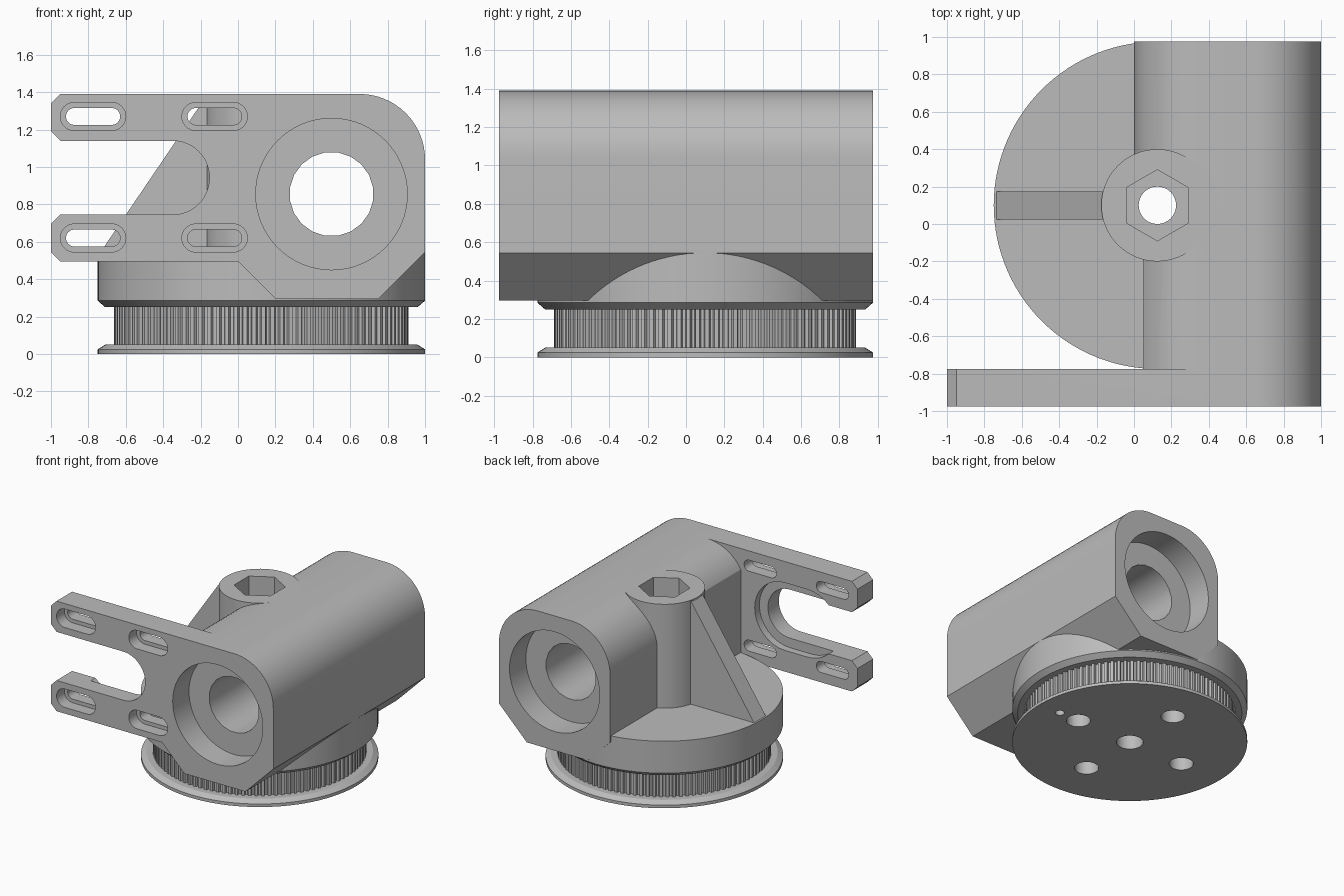
import bpy, bmesh
from math import sin, cos, pi, radians

cube = bpy.data.objects.get("Cube")
if cube:
    bpy.data.objects.remove(cube, do_unlink=True)

grey = bpy.data.materials.new("plain grey")
grey.use_nodes = True
grey.diffuse_color = (0.5, 0.5, 0.5, 1)
grey.node_tree.nodes["Principled BSDF"].inputs["Base Color"].default_value = (0.5, 0.5, 0.5, 1)

AX, AY = 0.125, 0.1            # vertical pivot axis
TOP, DECK = 1.39, 0.545        # top of the housing, top of the round deck
FRONT, BACK, INNER = -0.975, 0.975, -0.775


def finish(name, bm):
    bmesh.ops.recalc_face_normals(bm, faces=bm.faces)
    mesh = bpy.data.meshes.new(name)
    bm.to_mesh(mesh)
    bm.free()
    mesh.materials.append(grey)
    obj = bpy.data.objects.new(name, mesh)
    bpy.context.collection.objects.link(obj)
    return obj


def prism(name, profile, axis, lo, hi):
    """Extrude a closed 2D profile along y or z."""
    bm = bmesh.new()
    place = (lambda u, v, w: (u, w, v)) if axis == "y" else (lambda u, v, w: (u, v, w))
    ends = [[bm.verts.new(place(u, v, w)) for u, v in profile] for w in (lo, hi)]
    for ring in ends:
        bm.faces.new(ring)
    n = len(profile)
    for i in range(n):
        j = (i + 1) % n
        bm.faces.new((ends[0][i], ends[0][j], ends[1][j], ends[1][i]))
    return finish(name, bm)


def arc(cx, cy, r, start, end, steps=16):
    angles = [radians(start + (end - start) * i / steps) for i in range(steps + 1)]
    return [(cx + r * cos(a), cy + r * sin(a)) for a in angles]


def circle(cx, cy, r, n=48, turn=0):
    return arc(cx, cy, r, turn, turn + 360, n)[:-1]


def slot(x0, x1, z, r):
    return arc(x1, z, r, -90, 90) + arc(x0, z, r, 90, 270)


def box(x0, x1, v0, v1):
    return [(x0, v0), (x1, v0), (x1, v1), (x0, v1)]


def stack(name, rings, n=120):
    """Round solid from (radius, height) pairs about the pivot axis."""
    bm = bmesh.new()
    loops = [[bm.verts.new((x, y, z)) for x, y in circle(AX, AY, r, n)] for r, z in rings]
    bm.faces.new(loops[0])
    bm.faces.new(loops[-1])
    for a, b in zip(loops, loops[1:]):
        for i in range(n):
            j = (i + 1) % n
            bm.faces.new((a[i], a[j], b[j], b[i]))
    return finish(name, bm)


def combine(target, tool, operation):
    mod = target.modifiers.new("combine", "BOOLEAN")
    mod.operation, mod.solver, mod.object = operation, "EXACT", tool
    bpy.context.view_layer.objects.active = target
    bpy.ops.object.modifier_apply(modifier=mod.name)
    bpy.data.objects.remove(tool, do_unlink=True)


# Long bearing housing with rounded top and chamfered underside
outline = [(0.2, 0.295), (0.75, 0.295), (1, DECK)]
outline += arc(0.65, 1.04, 0.35, 0, 90) + arc(0.35, 1.04, 0.35, 90, 180) + [(0, 0.495)]
body = prism("bearing_bracket", outline, "y", FRONT, BACK)
combine(body, prism("motor_clearance", box(-0.2, 0.05, 0.2, 1.5), "y", INNER, AY), "DIFFERENCE")

# Motor plate with chamfered arm ends
c = 0.05
arms = [(0.35, TOP)]
for lo, hi in ((1.14, TOP), (0.495, 0.745)):
    arms += [(-1 + c, hi), (-1, hi - c), (-1, lo + c), (-1 + c, lo)]
    if lo > 1:
        arms += arc(-0.35, 0.9425, 0.1975, 90, -90, 24)
arms.append((0.35, 0.495))
combine(body, prism("motor_plate", arms, "y", FRONT, INNER), "UNION")

# Pulley flanges and round deck
combine(body, stack("pulley_body", [
    (0.875, 0), (0.875, 0.025), (0.835, 0.05), (0.76, 0.05), (0.76, 0.25),
    (0.835, 0.25), (0.875, 0.285), (0.875, DECK)]), "UNION")

# Belt teeth
teeth, pitch = [], 2 * pi / 100
for i in range(100):
    for f, r in ((0.0, 0.787), (0.42, 0.787), (0.55, 0.768), (0.87, 0.768)):
        a = (i + f) * pitch
        teeth.append((AX + r * cos(a), AY + r * sin(a)))
combine(body, prism("belt_teeth", teeth, "z", 0.035, 0.265), "UNION")

# Pivot boss and its sloping rib
combine(body, prism("pivot_boss", circle(AX, AY, 0.3, 64), "z", 0.4, TOP), "UNION")
rib = [(-0.735, 0.45), (-0.735, DECK), (-0.165, 1.385), (0, 1.385), (0, 0.45)]
combine(body, prism("rib", rib, "y", 0.025, 0.175), "UNION")

# Bearing bore with a seat at each end
cuts = [prism("bore", circle(0.5, 0.855, 0.225, 20, 9), "y", -1.1, 1.1)]
for a, b in ((-1.1, FRONT + 0.21), (BACK - 0.21, 1.1)):
    cuts.append(prism("bearing_seat", circle(0.5, 0.855, 0.405, 64), "y", a, b))

# Motor recess and adjustment slots
cuts.append(prism("motor_recess", slot(-0.55, -0.35, 0.9425, 0.275), "y", INNER - 0.06, -0.7))
for x in (-0.775, -0.125):
    for z in (1.27, 0.62):
        cuts.append(prism("slot", slot(x - 0.1, x + 0.1, z, 0.045), "y", -1.1, -0.7))
        cuts.append(prism("slot_seat", slot(x - 0.1, x + 0.1, z, 0.075), "y", -1.1, -0.875))

# Pivot bolt hole, hexagon socket, and blind holes underneath
cuts.append(prism("pivot_hole", circle(AX, AY, 0.1, 32), "z", -0.1, 1.2))
cuts.append(prism("hex_socket", circle(AX, AY, 0.19, 6, 30), "z", 1.09, 1.5))
for dx, dy in ((0.5, 0), (-0.5, 0), (0, 0.5), (0, -0.5)):
    cuts.append(prism("bolt_hole", circle(AX + dx, AY + dy, 0.09, 32), "z", -0.1, 0.28))
cuts.append(prism("pin_hole", circle(AX + 0.68, AY, 0.035, 16), "z", -0.1, 0.12))
for cut in cuts:
    combine(body, cut, "DIFFERENCE")

# Smooth curved walls, crisp edges
bpy.ops.object.select_all(action="DESELECT")
body.select_set(True)
bpy.context.view_layer.objects.active = body
bpy.ops.object.shade_smooth_by_angle(angle=radians(25))
